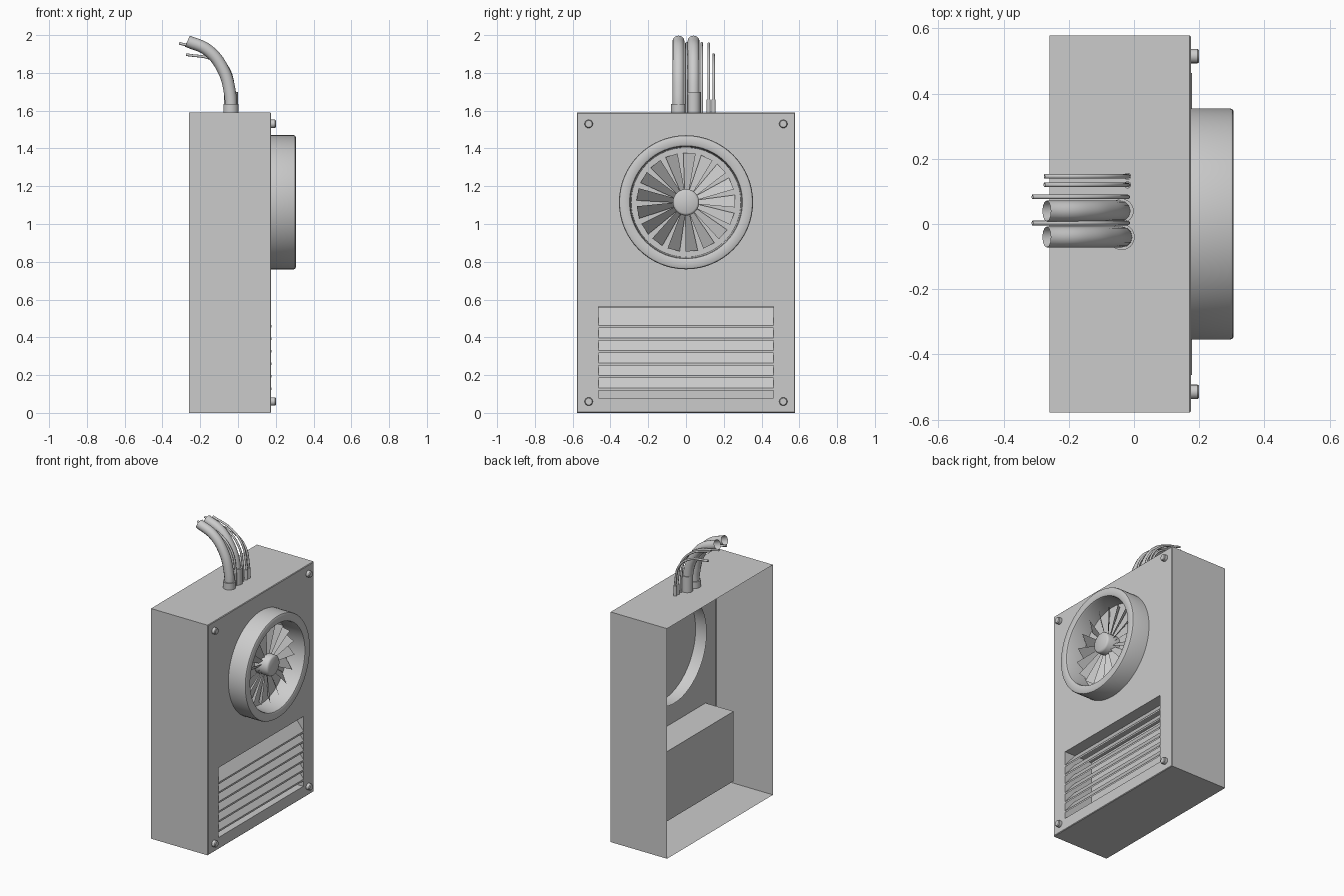
import bpy, bmesh
from math import sin, cos, pi, radians

if "Cube" in bpy.data.objects:
    bpy.data.objects.remove(bpy.data.objects["Cube"])

FRONT, BACK, HY, TOP = 0.175, -0.26, 0.578, 1.59   # cabinet limits
FAN_Z = 1.115


def make(name, verts, faces, smooth=False):
    me = bpy.data.meshes.new(name)
    me.from_pydata(verts, [], faces)
    bm = bmesh.new()
    bm.from_mesh(me)
    bmesh.ops.remove_doubles(bm, verts=bm.verts, dist=1e-5)
    bmesh.ops.recalc_face_normals(bm, faces=bm.faces)
    bm.to_mesh(me)
    bm.free()
    ob = bpy.data.objects.new(name, me)
    bpy.context.collection.objects.link(ob)
    if smooth:
        bpy.ops.object.select_all(action='DESELECT')
        ob.select_set(True)
        bpy.context.view_layer.objects.active = ob
        bpy.ops.object.shade_smooth_by_angle(angle=radians(35))
    return ob


def lathe(name, profile, y, z, n=32):
    """Revolve (radius, x) points about an axis parallel to x."""
    verts, faces = [], []
    for r, x in profile:
        for i in range(n):
            a = 2 * pi * i / n
            verts.append((x, y + r * cos(a), z + r * sin(a)))
    for k in range(len(profile) - 1):
        for i in range(n):
            j = (i + 1) % n
            faces.append((k * n + i, k * n + j, (k + 1) * n + j, (k + 1) * n + i))
    return make(name, verts, faces, True)


def tube(name, pts, radius):
    cu = bpy.data.curves.new(name, 'CURVE')
    cu.dimensions = '3D'
    cu.bevel_depth = radius
    cu.bevel_resolution = 4
    cu.resolution_u = 8
    sp = cu.splines.new('BEZIER')
    sp.bezier_points.add(len(pts) - 1)
    for bp, p in zip(sp.bezier_points, pts):
        bp.co = p
        bp.handle_left_type = bp.handle_right_type = 'AUTO'
    ob = bpy.data.objects.new(name, cu)
    bpy.context.collection.objects.link(ob)
    bpy.ops.object.select_all(action='DESELECT')
    ob.select_set(True)
    bpy.context.view_layer.objects.active = ob
    bpy.ops.object.convert(target='MESH')
    bpy.ops.object.shade_smooth_by_angle(angle=radians(40))


def collar(name, x, y, r, z0, z1):
    bpy.ops.mesh.primitive_cylinder_add(vertices=24, radius=r, depth=z1 - z0,
                                        location=(x, y, (z0 + z1) / 2))
    bpy.context.object.name = name
    bpy.ops.object.shade_smooth_by_angle(angle=radians(35))


# Cabinet: thin shell open at the back, with a recessed vent box in its face
def rect(x, y, z0, z1):
    return [(x, -y, z0), (x, y, z0), (x, y, z1), (x, -y, z1)]


VY, VZ0, VZ1 = 0.463, 0.08, 0.562
rings = [rect(BACK, HY, 0, TOP), rect(FRONT - 0.004, HY, 0, TOP),
         rect(FRONT, HY - 0.004, 0.004, TOP - 0.004),
         rect(FRONT, VY, VZ0, VZ1), rect(-0.04, VY, VZ0, VZ1)]
faces = [(4 * k + i, 4 * k + (i + 1) % 4, 4 * k + 4 + (i + 1) % 4, 4 * k + 4 + i)
         for k in range(4) for i in range(4)]
faces.append((16, 17, 18, 19))
make("cabinet", sum(rings, []), faces)

# Louvre slats, sloping down and outwards
for i in range(6):
    z = 0.45 - i * 0.0662
    prof = [(0.178, z), (0.178, z + 0.012), (0.10, z + 0.107), (0.10, z + 0.095)]
    verts = [(x, s * VY, zz) for s in (-1, 1) for x, zz in prof]
    fs = [(0, 1, 2, 3), (7, 6, 5, 4)]
    fs += [(k, (k + 1) % 4, 4 + (k + 1) % 4, 4 + k) for k in range(4)]
    make(f"vent_slat_{i}", verts, fs)

# Fan shroud and hub
lathe("fan_shroud", [(0.355, 0.09), (0.355, 0.295), (0.352, 0.302), (0.345, 0.306),
                     (0.308, 0.306), (0.299, 0.302), (0.295, 0.293), (0.290, FRONT)],
      0, FAN_Z, 64)
lathe("fan_hub", [(0.07, FRONT), (0.07, 0.262), (0.066, 0.27), (0.058, 0.275), (0, 0.275)],
      0, FAN_Z)

# Pitched fan blades, wider at the tip
verts, faces = [], []
N = 17
for i in range(N):
    a = radians(86) + 2 * pi * i / N
    for r, w in ((0.065, -0.012), (0.26, -0.033), (0.26, 0.033), (0.065, 0.012)):
        verts.append((0.216 - w, r * cos(a) - w * sin(a), FAN_Z + r * sin(a) + w * cos(a)))
    faces.append(tuple(range(4 * i, 4 * i + 4)))
make("fan_blades", verts, faces)

# Corner screws
for y in (-0.515, 0.515):
    for z in (0.06, 1.53):
        lathe("screw", [(0.022, 0.17), (0.022, 0.195), (0.018, 0.2), (0, 0.2)], y, z, 16)

# Two thick hoses with collars
for i, (y, r, h) in enumerate(((-0.04, 0.040, 1.635), (0.04, 0.037, 1.70))):
    tube(f"hose_{i}", [(-0.036, y, 1.58), (-0.042, y, 1.69), (-0.08, y, 1.82),
                       (-0.16, y, 1.92), (-0.268, y, 1.968)], 0.032)
    collar(f"hose_collar_{i}", -0.038, y, r, 1.585, h)

# Thin wires
for i, (y, xe, ze) in enumerate(((0.003, -0.312, 1.957), (0.083, -0.312, 1.957),
                                 (0.12, -0.275, 1.955), (0.146, -0.275, 1.897))):
    d = ze - 1.957
    tube(f"wire_{i}", [(-0.02, y, 1.585), (-0.022, y, 1.70), (-0.05, y, 1.82 + d * 0.3),
                       (-0.13, y, 1.905 + d * 0.6), (xe, y, ze)], 0.007)
    if i > 1:
        collar(f"wire_plug_{i}", -0.02, y, 0.011, 1.585, 1.66)
